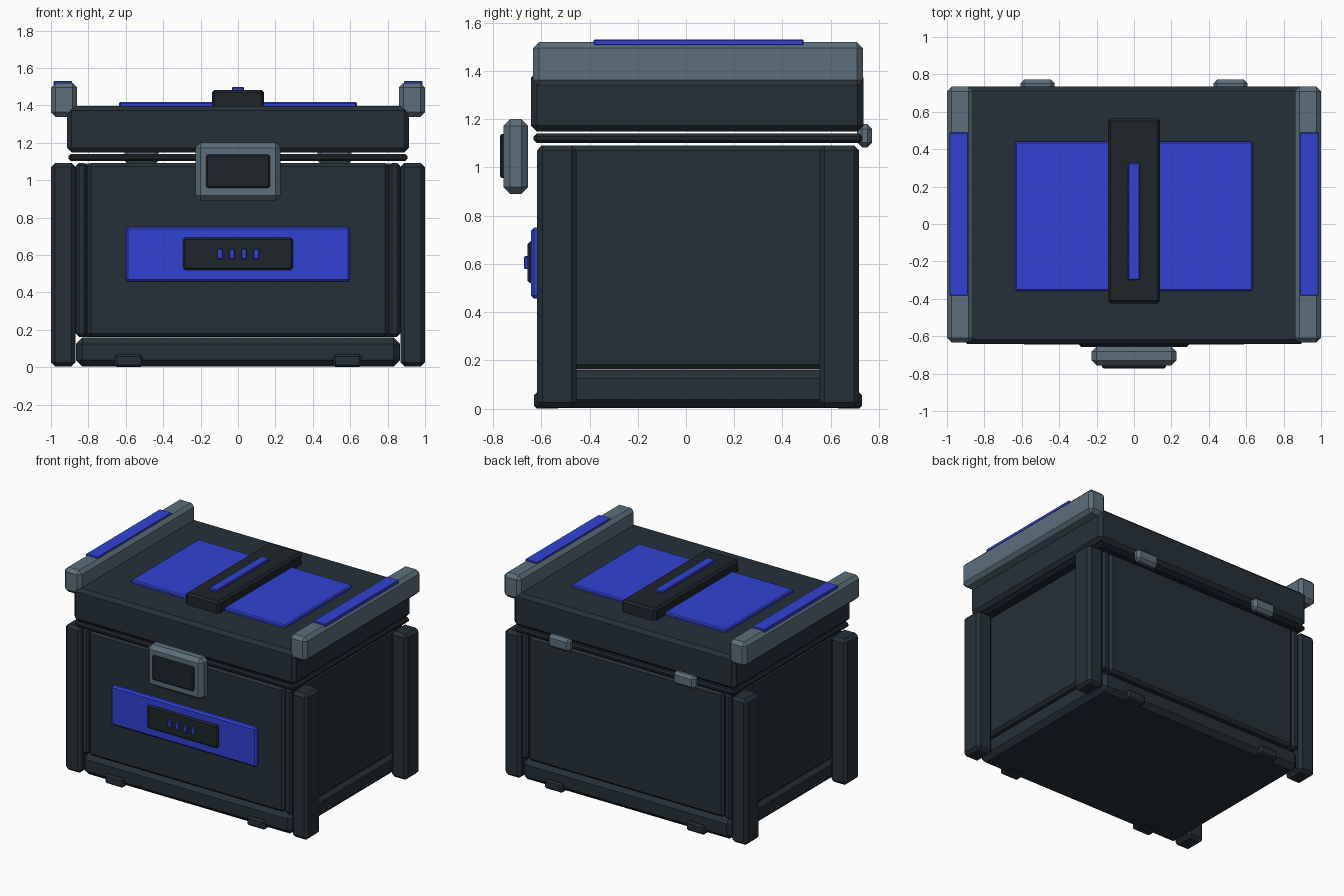
import bpy
import bmesh

if "Cube" in bpy.data.objects:
    bpy.data.objects.remove(bpy.data.objects["Cube"])


def material(name, srgb):
    m = bpy.data.materials.new(name)
    m.diffuse_color = [((c / 255 + 0.055) / 1.055) ** 2.4 for c in srgb] + [1]
    m.use_nodes = True
    m.node_tree.nodes["Principled BSDF"].inputs["Base Color"].default_value = m.diffuse_color
    return m


DARK = material("dark_slate", (37, 48, 56))
BLACK = material("charcoal", (30, 37, 42))
GREY = material("steel_grey", (92, 111, 124))
BLUE = material("bright_blue", (48, 66, 212))


def box(name, x, y, z, mat, bevel=0.0):
    """Chamfered box from (min, max) ranges on each axis."""
    bm = bmesh.new()
    bmesh.ops.create_cube(bm, size=1)
    for v in bm.verts:
        for i, (a, b) in enumerate((sorted(x), sorted(y), sorted(z))):
            v.co[i] = (a + b) / 2 + v.co[i] * (b - a)
    if bevel:
        bmesh.ops.bevel(bm, geom=bm.edges[:], offset=bevel, segments=1,
                        profile=0.5, affect='EDGES')
    me = bpy.data.meshes.new(name)
    bm.to_mesh(me)
    bm.free()
    me.materials.append(mat)
    ob = bpy.data.objects.new(name, me)
    bpy.context.collection.objects.link(ob)
    return ob


def both(r, s):
    """Mirror an x range to side s."""
    return (r[0] * s, r[1] * s)


def end(r, s):
    """Mirror a y range about the body's centre at y = 0.05."""
    return r if s < 0 else (0.1 - r[0], 0.1 - r[1])


SIDES = ((-1, "left"), (1, "right"))
ENDS = ((-1, "front"), (1, "back"))

# Base and body core
box("base", (-0.866, 0.866), (-0.61, 0.71), (0.003, 0.16), DARK, 0.035)
box("body_core", (-0.87, 0.87), (-0.59, 0.69), (0.162, 1.09), DARK, 0.02)

for ey, en in ENDS:
    # Front and back panels
    box(en + "_panel", (-0.805, 0.805), end((-0.614, -0.5), ey),
        (0.163, 1.092), DARK, 0.018)
    for sx, sn in SIDES:
        tag = en + "_" + sn
        # Corner posts, trim strips and feet
        box("post_" + tag, both((0.868, 1.0), sx), end((-0.618, -0.453), ey),
            (0.004, 1.092), DARK, 0.022)
        box("strip_" + tag, both((0.81, 0.865), sx), end((-0.611, -0.5), ey),
            (0.163, 1.092), DARK, 0.014)
        box("foot_" + tag, both((0.51, 0.66), sx), end((-0.63, -0.52), ey),
            (0, 0.068), DARK, 0.012)

# Seal ring and lid
box("seal", (-0.905, 0.905), (-0.632, 0.732), (1.102, 1.14), BLACK, 0.012)
box("lid", (-0.915, 0.915), (-0.642, 0.736), (1.148, 1.397), DARK, 0.025)

# Lid top: blue panel, raised spine, blue spine inlay
box("lid_panel", (-0.637, 0.637), (-0.357, 0.442), (1.38, 1.418), BLUE, 0.008)
box("lid_spine", (-0.14, 0.14), (-0.425, 0.565), (1.38, 1.483), BLACK, 0.015)
box("spine_inlay", (-0.033, 0.033), (-0.3, 0.325), (1.47, 1.498), BLUE, 0.005)

for sx, sn in SIDES:
    # Side rails with blue inlays, and hinges
    box("rail_" + sn, both((0.86, 1.0), sx), (-0.634, 0.734),
        (1.338, 1.52), GREY, 0.025)
    box("rail_inlay_" + sn, both((0.887, 0.987), sx), (-0.383, 0.488),
        (1.505, 1.53), BLUE, 0.004)
    box("hinge_" + sn, both((0.425, 0.607), sx), (0.71, 0.772),
        (1.083, 1.18), GREY, 0.02)

# Front latch
box("latch", (-0.228, 0.228), (-0.757, -0.655), (0.89, 1.2), GREY, 0.028)
box("latch_button", (-0.17, 0.17), (-0.772, -0.74), (0.957, 1.138), BLACK, 0.008)

# Front plate with display and indicator bars
box("front_plate", (-0.6, 0.6), (-0.643, -0.6), (0.457, 0.75), BLUE, 0.012)
box("display", (-0.293, 0.293), (-0.657, -0.63), (0.52, 0.692), BLACK, 0.01)
for i in range(4):
    cx = (i - 1.5) * 0.065
    box("indicator_%d" % (i + 1), (cx - 0.015, cx + 0.015), (-0.672, -0.65),
        (0.578, 0.632), BLUE, 0.004)
